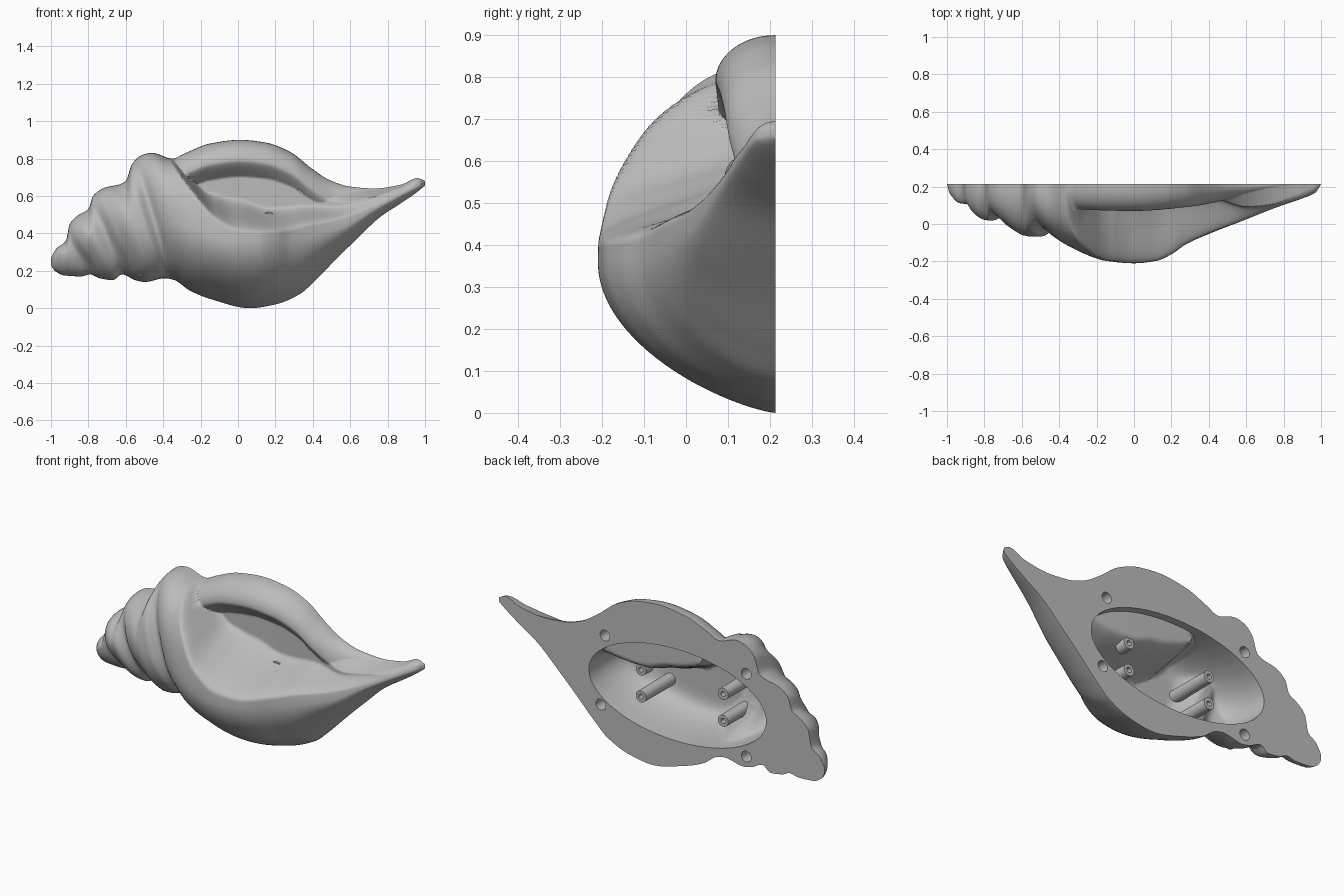
import bpy, bmesh, math
from mathutils import Matrix, Vector

if "Cube" in bpy.data.objects:
    bpy.data.objects.remove(bpy.data.objects["Cube"], do_unlink=True)

BACK = 0.213         # plane of the flat back
COLUMNS, ROWS = 280, 140


def curve(*points):
    """Smooth function through the points that never overshoots them."""
    xs, ys = [p[0] for p in points], [p[1] for p in points]
    last = len(xs) - 1
    sec = [(ys[i + 1] - ys[i]) / (xs[i + 1] - xs[i]) for i in range(last)]
    tan = [sec[0]]
    for a, b in zip(sec, sec[1:]):
        tan.append(2 * a * b / (a + b) if a * b > 0 else 0.0)
    tan.append(sec[-1])

    def evaluate(x):
        if x <= xs[0]:
            return ys[0]
        if x >= xs[last]:
            return ys[last]
        i = next(k for k in range(last) if x <= xs[k + 1])
        h = xs[i + 1] - xs[i]
        t = (x - xs[i]) / h
        s = t * t * (3 - 2 * t)
        return (ys[i] * (1 - s) + ys[i + 1] * s
                + h * t * (1 - t) * (tan[i] * (1 - t) - tan[i + 1] * t))
    return evaluate


def smoothstep(a, b, x):
    t = min(max((x - a) / (b - a), 0.0), 1.0)
    return t * t * (3 - 2 * t)


# Silhouette and greatest depth along the shell
top = curve((-1, .27), (-.97, .32), (-.92, .36), (-.9, .45), (-.85, .5), (-.8, .53),
            (-.775, .6), (-.71, .645), (-.64, .66), (-.6, .68), (-.567, .77),
            (-.51, .82), (-.46, .83), (-.35, .8), (-.28, .83), (-.15, .88), (.01, .9),
            (.15, .885), (.28, .835), (.39, .75), (.49, .685), (.6, .65), (.73, .64),
            (.87, .66), (.96, .695), (1, .68))
bottom = curve((-1, .23), (-.98, .2), (-.93, .175), (-.84, .17), (-.79, .18), (-.74, .16),
               (-.67, .15), (-.62, .18), (-.55, .15), (-.5, .14), (-.39, .16), (-.34, .15),
               (-.26, .095), (-.15, .05), (.065, 0), (.2, .02), (.33, .075), (.41, .145),
               (.52, .257), (.63, .365), (.76, .487), (.87, .56), (.95, .615), (1, .655))
bulge = curve((-1, 0), (-.985, .05), (-.93, .1), (-.88, .11), (-.83, .165), (-.77, .195),
              (-.71, .175), (-.65, .23), (-.56, .28), (-.51, .28), (-.455, .25), (-.41, .29),
              (-.36, .325), (-.26, .375), (-.15, .41), (0, .423), (.12, .41), (.2, .375),
              (.28, .32), (.41, .262), (.57, .2), (.76, .125), (.89, .08), (.97, .045), (1, 0))
crest = curve((-1, .25), (-.7, .4), (-.4, .45), (0, .36), (.3, .375), (.55, .43),
              (.74, .535), (.9, .62), (1, .667))
shoulder = curve((-.65, .5), (-.45, .38), (-.2, .38), (-.05, .5))

# Mouth of the shell: lower edge, slope width, floor and outer lip
mouth_edge = curve((-.43, .95), (-.36, .785), (-.23, .6), (-.12, .475), (0, .41),
                   (.13, .4), (.25, .41), (.38, .44), (.55, .475), (.8, .57), (1, .69))
mouth_slope = curve((-.36, .06), (-.2, .09), (-.1, .15), (0, .18), (.16, .14), (.3, .13),
                    (.55, .08), (1, .06))
mouth_floor = curve((-.4, .06), (0, .06), (.4, .07), (.6, .12), (.8, .1))
lip_depth = curve((-.46, 0), (-.36, .13), (0, .143), (.3, .12), (.6, .06), (.8, .02), (1, 0))


def depth(x, z):
    """How far the front surface stands out from the back plane."""
    hi, lo, mid = top(x), bottom(x), crest(x)
    if z >= hi or z <= lo:
        return 0.0
    v = (z - lo) / (hi - lo)
    # Whorls lean, so the depth profile is sheared over the spire
    lean = .2 * smoothstep(-1, -.8, x) * (1 - smoothstep(-.45, -.2, x))
    reach = bulge(x - lean * (.5 - v))
    if z > mid:
        u, power = (z - mid) / (hi - mid), shoulder(x)
    else:
        u, power = (mid - z) / (mid - lo), .5 + .25 * smoothstep(-.5, -.1, x)
    dome = reach * max(0.0, 1 - u * u) ** power
    # Hollow of the mouth, running out to nothing behind the lip
    edge = mouth_edge(x)
    inside = smoothstep(edge, edge + mouth_slope(x), z)
    r = min(.11, .25 * (hi - lo))
    floor = mouth_floor(x) * min(1.0, (hi - z) / r)
    d = dome + (min(floor, dome) - dome) * inside
    # Outer lip: rounded along the top, falling away straight underneath
    w = (z - hi + r) / r
    if w > 0:
        fall = math.sqrt(max(0.0, 1 - w * w))
    else:
        fall = max(0.0, 1 - w * w / (.3 - w))
    return max(d, lip_depth(x) * fall)


def inner(x, z):
    """Depth of the inside wall, kept clear of the front surface."""
    e = .02
    around = [depth(x + i * e, z + k * e) for i in (-1, 0, 1) for k in (-1, 0, 1)]
    return max(.01, min(around) - .02)


def spread(i, n, amount):
    """Even steps that tighten toward both ends."""
    s = i / n
    return s * (1 - amount) + amount * (.5 - .5 * math.cos(math.pi * s))


grey = bpy.data.materials.new("shell grey")
grey.use_nodes = True
grey.diffuse_color = (.5, .5, .5, 1)
grey.node_tree.nodes["Principled BSDF"].inputs["Base Color"].default_value = (.5, .5, .5, 1)


def make_object(name, bm, angle):
    bmesh.ops.recalc_face_normals(bm, faces=bm.faces[:])
    mesh = bpy.data.meshes.new(name)
    bm.to_mesh(mesh)
    bm.free()
    mesh.materials.append(grey)
    mesh.shade_smooth()
    mesh.set_sharp_from_angle(angle=math.radians(angle))
    obj = bpy.data.objects.new(name, mesh)
    bpy.context.scene.collection.objects.link(obj)


def ring(bm, cx, cz, rx, rz, count, depth_at):
    verts = []
    for i in range(count):
        a = math.tau * i / count
        x, z = cx + rx * math.cos(a), cz + rz * math.sin(a)
        verts.append(bm.verts.new((x, BACK - depth_at(x, z), z)))
    return verts


def bridge(bm, a, b):
    for i in range(len(a)):
        k = (i + 1) % len(a)
        bm.faces.new((a[i], a[k], b[k], b[i]))


def flat(x, z):
    return 0.0


# Front surface of the shell
bm = bmesh.new()
grid = []
for i in range(COLUMNS + 1):
    x = -1 + 2 * spread(i, COLUMNS, .4)
    lo, hi = bottom(x), top(x)
    column = []
    for k in range(ROWS + 1):
        z = lo + (hi - lo) * spread(k, ROWS, .75)
        d = 0 if k in (0, ROWS) or i in (0, COLUMNS) else depth(x, z)
        column.append(bm.verts.new((x, BACK - d, z)))
    grid.append(column)
for a, b in zip(grid, grid[1:]):
    for k in range(ROWS):
        bm.faces.new((a[k], b[k], b[k + 1], a[k + 1]))
bmesh.ops.remove_doubles(bm, verts=grid[0] + grid[-1], dist=.004)

# Oval cavity opening in the back
CX, CZ, RX, RZ = -.097, .427, .545, .255
rings = [ring(bm, CX, CZ, RX, RZ, 96, flat)]
for step in range(1, 25):
    r = 1 - (step / 25) ** 1.5
    wall = .31 * math.sqrt(1 - r ** 8)
    rings.append(ring(bm, CX, CZ, RX * r, RZ * r, 96,
                      lambda x, z: min(wall, inner(x, z))))
for a, b in zip(rings, rings[1:]):
    bridge(bm, a, b)
bm.faces.new(rings[-1])

# Four peg holes around the opening
for x, z in ((.35, .64), (.375, .25), (-.52, .66), (-.52, .2)):
    bore = min(.12, max(.03, depth(x, z) - .02))
    rim = ring(bm, x, z, .03, .03, 20, flat)
    end = ring(bm, x, z, .03, .03, 20, lambda x, z: bore)
    bridge(bm, rim, end)
    bm.faces.new(end)

# Flat back between the outline and the openings
border = [e for e in bm.edges if e.is_boundary]
bmesh.ops.triangle_fill(bm, edges=border, use_beauty=True, normal=(0, 1, 0))
make_object("shell", bm, 65)


# Hollow screw posts standing inside the cavity
def post(name, x, z):
    start, end = BACK - min(.31, inner(x, z)) - .008, .16
    length = end - start
    bm = bmesh.new()
    bmesh.ops.create_cone(bm, cap_ends=True, segments=24, radius1=.034,
                          radius2=.032, depth=length)
    cap = max(bm.faces, key=lambda f: f.calc_center_median().z)
    bmesh.ops.inset_region(bm, faces=[cap], thickness=.018)
    sunk = bmesh.ops.extrude_face_region(bm, geom=[cap])["geom"]
    moved = [g for g in sunk if isinstance(g, bmesh.types.BMVert)]
    bmesh.ops.translate(bm, verts=moved, vec=Vector((0, 0, -.6 * length)))
    if cap.is_valid:
        bmesh.ops.delete(bm, geom=[cap], context="FACES_ONLY")
    place = Matrix.Translation((x, (start + end) / 2, z)) @ Matrix.Rotation(-math.pi / 2, 4, "X")
    bmesh.ops.transform(bm, matrix=place, verts=bm.verts[:])
    make_object(name, bm, 35)


for side, x in (("left", .165), ("right", -.34)):
    for level, z in (("lower", .33), ("upper", .48)):
        post(f"{level}_{side}_post", x, z)
